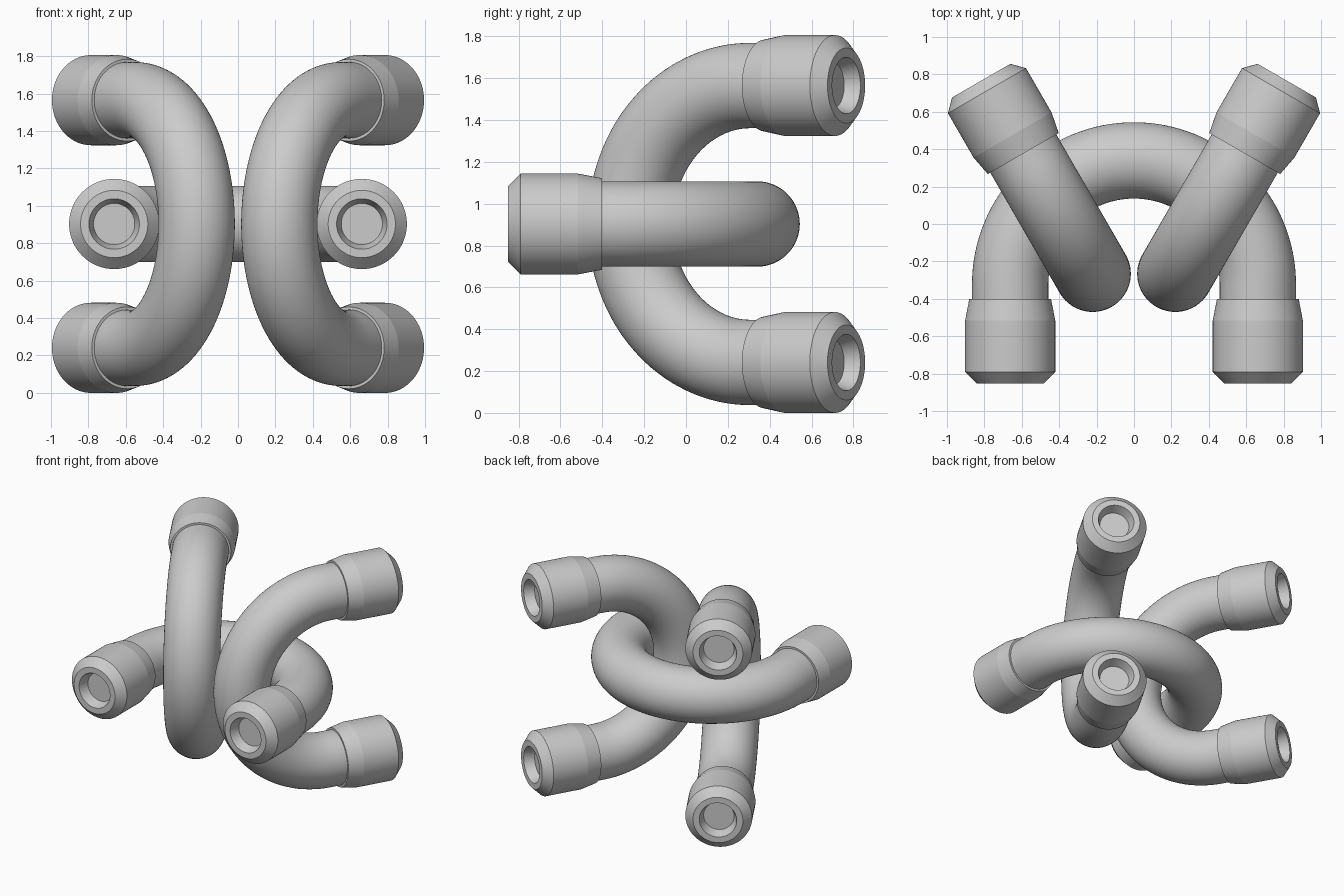
import bpy, bmesh, math
from mathutils import Matrix, Vector

if "Cube" in bpy.data.objects:
    bpy.data.objects.remove(bpy.data.objects["Cube"])

R = 0.662        # bend radius of each U
TUBE = 0.204     # tube radius
TIP = -1.192     # end of the legs, measured from the top of the bend
MID = 0.903      # height of the centre
SIDES = 72

grey = bpy.data.materials.new("light grey")
grey.diffuse_color = (0.6, 0.6, 0.6, 1)
grey.use_nodes = True
grey.node_tree.nodes["Principled BSDF"].inputs["Base Color"].default_value = grey.diffuse_color


def loft(bm, rings, cap=False):
    """Bridge a list of rings of points with quads."""
    loops = [[bm.verts.new(p) for p in ring] for ring in rings]
    for a, b in zip(loops, loops[1:]):
        for i in range(SIDES):
            j = (i + 1) % SIDES
            bm.faces.new((a[i], a[j], b[j], b[i]))
    if cap:
        bm.faces.new(loops[-1])


def circle(centre, u, v, r):
    return [centre + r * (math.cos(t) * u + math.sin(t) * v)
            for t in (2 * math.pi * i / SIDES for i in range(SIDES))]


def finish(name, bm, matrix):
    bmesh.ops.recalc_face_normals(bm, faces=bm.faces)
    mesh = bpy.data.meshes.new(name)
    bm.to_mesh(mesh)
    bm.free()
    mesh.materials.append(grey)
    obj = bpy.data.objects.new(name, mesh)
    bpy.context.collection.objects.link(obj)
    obj.matrix_world = matrix
    bpy.ops.object.select_all(action='DESELECT')
    obj.select_set(True)
    bpy.context.view_layer.objects.active = obj
    bpy.ops.object.shade_smooth_by_angle(angle=math.radians(8))


# Collar profile: (distance from the open end, radius), lip to socket floor
COLLAR = [(0.45, 0.19), (0.45, 0.219), (0.335, 0.241), (0.062, 0.241),
          (0, 0.18), (0, 0.135), (0.075, 0.11)]
X, Y, Z = Vector((1, 0, 0)), Vector((0, 1, 0)), Vector((0, 0, 1))


def link(name, matrix):
    # Bent tube: straight leg, half circle, straight leg
    bm = bmesh.new()
    rings = [circle(Vector((R, TIP + 0.4, 0)), X, Z, TUBE)]
    for i in range(65):
        a = math.pi * i / 64
        out = Vector((math.cos(a), math.sin(a), 0))
        rings.append(circle(out * R - Y * R, out, Z, TUBE))
    rings.append(circle(Vector((-R, TIP + 0.4, 0)), -X, Z, TUBE))
    loft(bm, rings)
    finish(name + "_tube", bm, matrix)

    # Collar with a shallow socket on each leg
    for side, s in (("a", 1), ("b", -1)):
        bm = bmesh.new()
        loft(bm, [circle(Vector((s * R, TIP + d, 0)), X, Z, r)
                  for d, r in COLLAR], cap=True)
        finish(f"{name}_collar_{side}", bm, matrix)


# One level link and two upright links hooked through it
link("level_link", Matrix.Translation((0, 0.34, MID)))
for name, s in (("right_link", 1), ("left_link", -1)):
    link(name, Matrix.Translation((s * 0.221, -0.266, MID))
         @ Matrix.Rotation(s * math.radians(150), 4, 'Z')
         @ Matrix.Rotation(math.radians(90), 4, 'Y'))
